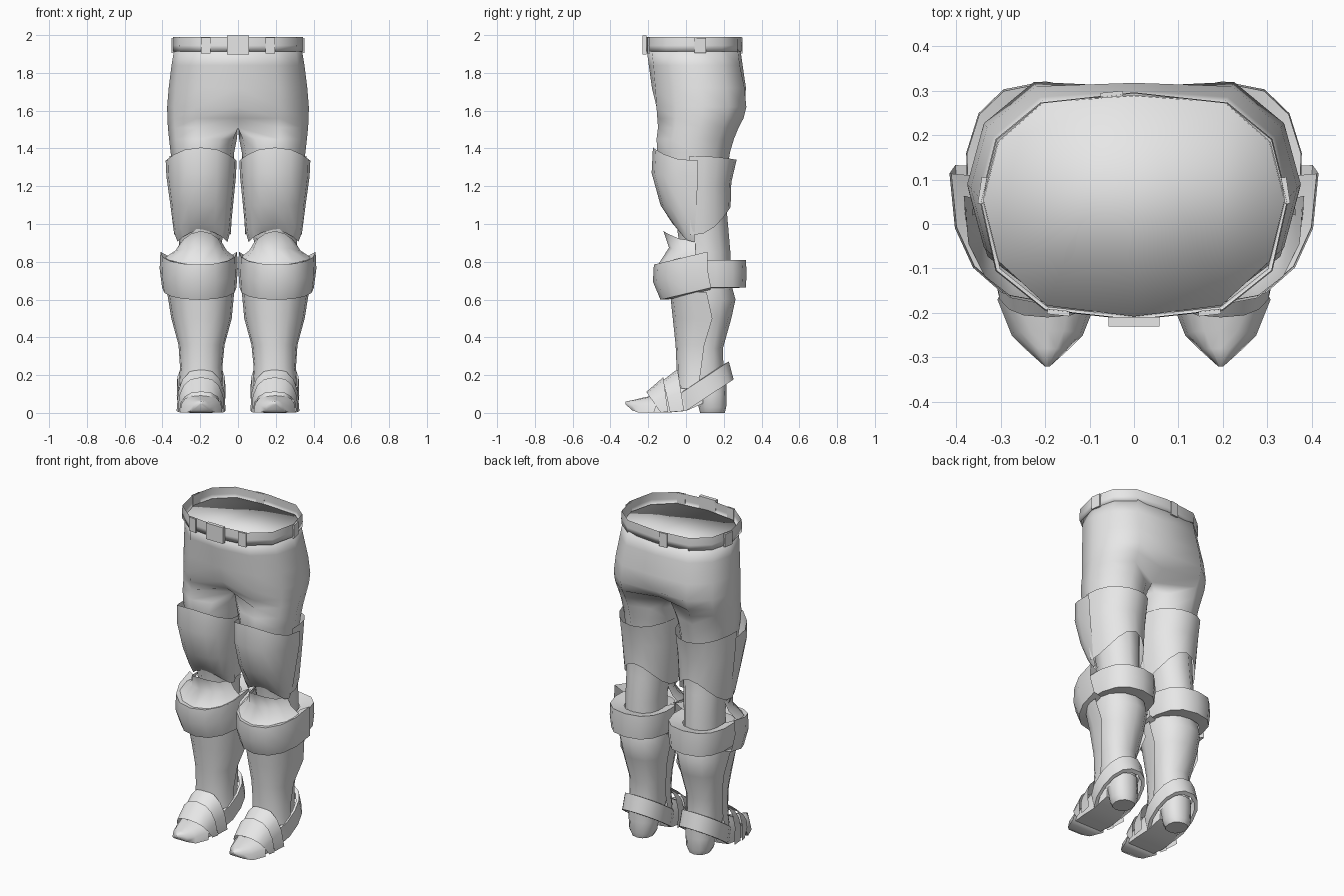
import bpy, bmesh, math
from mathutils import Matrix, Vector

if "Cube" in bpy.data.objects:
    bpy.data.objects.remove(bpy.data.objects["Cube"])

armor = bpy.data.materials.new("plain_grey")
armor.diffuse_color = (0.8, 0.8, 0.8, 1)
armor.use_nodes = True
armor.node_tree.nodes["Principled BSDF"].inputs["Base Color"].default_value = armor.diffuse_color


def finish(name, bm, mirror=True, angle=60):
    bmesh.ops.recalc_face_normals(bm, faces=bm.faces)
    me = bpy.data.meshes.new(name)
    bm.to_mesh(me)
    bm.free()
    me.materials.append(armor)
    ob = bpy.data.objects.new(name, me)
    bpy.context.collection.objects.link(ob)
    bpy.context.view_layer.objects.active = ob
    bpy.ops.object.select_all(action='DESELECT')
    ob.select_set(True)
    bpy.ops.object.shade_smooth_by_angle(angle=math.radians(angle))
    if mirror:
        m = ob.modifiers.new("mirror", 'MIRROR')
        m.use_clip = True
    return ob


def loft(rings, closed=True, caps=(False, False)):
    bm = bmesh.new()
    vs = [[bm.verts.new(p) for p in r] for r in rings]
    n = len(vs[0])
    for a, b in zip(vs, vs[1:]):
        for i in range(n if closed else n - 1):
            j = (i + 1) % n
            bm.faces.new((a[i], a[j], b[j], b[i]))
    if caps[0]:
        bm.faces.new(vs[0])
    if caps[1]:
        bm.faces.new(vs[-1])
    return bm


def arc(cx, cy, rx, ry, z, a0=0, a1=360, n=12, side=0, tilt=0, p=0.9):
    """Rounded outline; 0 degrees is the front, 90 the outer side."""
    pts = []
    for i in range(n):
        a = math.radians(a0 + (a1 - a0) * i / (n if a1 - a0 == 360 else n - 1))
        s, c = math.sin(a), math.cos(a)
        x = cx + rx * math.copysign(abs(s) ** p, s)
        y = cy - ry * math.copysign(abs(c) ** p, c)
        pts.append((x, y, z + side * s * s + tilt * (y - cy)))
    return pts


def shell(name, rows, a0, a1, n=9, **kw):
    rings = [arc(*r[:5], a0=a0, a1=a1, n=n, side=r[5] if len(r) > 5 else 0, **kw) for r in rows]
    return finish(name, loft(rings, closed=a1 - a0 == 360))


# Trousers: one half, blending from a half-hip outline (k=0) into a closed leg (k=1);
# m pulls the centre line inward to form the crotch
HIP = [(0, -1), (.58, -.9), (.9, -.5), (1, .05), (.9, .58), (.6, .94), (0, 1), (0, .5), (0, 0), (0, -.5)]
LEG = [(.27, -.9), (.6, -1), (.9, -.6), (1, .03), (.9, .6), (.6, 1), (.27, .9), (.06, .5), (0, 0), (.06, -.5)]
rings = []
for z, xi, xo, y0, y1, k, m in [
        (1.925, 0, .338, -.208, .288, 0, 1), (1.84, 0, .352, -.197, .3, 0, 1),
        (1.72, 0, .367, -.188, .325, 0, .97), (1.62, 0, .375, -.182, .335, 0, .9),
        (1.56, 0, .374, -.174, .318, .1, .74), (1.51, 0, .371, -.164, .288, .3, .45),
        (1.45, .006, .365, -.158, .255, .9, .9), (1.38, .02, .357, -.152, .233, 1, 1),
        (1.2, .04, .335, -.12, .205, 1, 1), (1.0, .075, .315, -.05, .222, 1, 1),
        (.85, .09, .31, -.03, .235, 1, 1), (.62, .09, .31, -.04, .24, 1, 1)]:
    ring = []
    for i, (h, l) in enumerate(zip(HIP, LEG)):
        u, v = (h[j] + (l[j] - h[j]) * k for j in (0, 1))
        if i in (0, 6):
            v *= m
            u = u if k > .5 else 0
        elif i > 6 and k < .5:
            u, v = 0, v * m
        ring.append((xi + (xo - xi) * u, (y0 + y1) / 2 + (y1 - y0) / 2 * v, z))
    rings.append(ring)
bm = loft(rings)
bmesh.ops.delete(bm, geom=[f for f in bm.faces if all(abs(v.co.x) < .002 for v in f.verts)], context='FACES')
bm.verts.ensure_lookup_table()
bm.faces.new([bm.verts[i] for i in range(7)])
finish("trousers", bm, angle=110)

# Belt: thin upright band around the waist
OUT = [(0, -.215), (.2, -.193), (.31, -.105), (.345, .05), (.31, .19), (.21, .272), (0, .295)]
belt = [[(x * s, .04 + (y - .04) * s, z) for x, y in OUT]
        for z, s in [(1.915, .97), (1.912, 1), (1.945, 1.004), (1.99, .995)]]
finish("belt", loft(belt, closed=False), angle=120)


def plate(name, pos, size, rot=0, mirror=True):
    bm = bmesh.new()
    bmesh.ops.create_cube(bm, size=1, matrix=Matrix.Translation(pos) @ Matrix.Rotation(rot, 4, 'Z')
                          @ Matrix.Diagonal((*size, 1)))
    return finish(name, bm, mirror)


plate("buckle", (0, -.22, 1.948), (.115, .022, .1), mirror=False)
plate("front_belt_loop", (.17, -.199, 1.945), (.05, .012, .085), .11)
plate("side_belt_loop", (.341, .075, 1.945), (.012, .06, .08), .15)
plate("back_belt_loop", (-.05, .291, 1.945), (.05, .012, .085), .1, mirror=False)

# Thigh guards: front and back half shells
shell("front_thigh_guard", [
    (.195, .05, .188, .225, 1.405, -.07), (.195, .05, .184, .232, 1.27, -.02), (.192, .045, .166, .18, 1.1),
    (.19, .04, .15, .11, 1.0, -.04), (.188, .04, .132, .075, .965, -.06)], -92, 92, p=.85)
shell("back_thigh_guard", [
    (.192, .04, .172, .228, 1.34, .02), (.192, .04, .17, .2, 1.22, -.02),
    (.188, .04, .15, .196, 1.09, -.15)], 85, 275, n=11, p=.95)

# Knee: flared cap, tilted front band with sloped ledge, and back band
shell("knee_cap", [
    (.195, .05, .105, .17, .97, -.06), (.195, .05, .135, .14, .88, -.02),
    (.2, .05, .19, .2, .79, .03)], -90, 90, tilt=.04, n=7, p=1)
shell("front_knee_band", [
    (.205, .1, .15, .17, .82), (.208, .1, .203, .27, .85), (.208, .1, .207, .275, .76),
    (.205, .12, .197, .255, .66), (.2, .12, .15, .2, .65)], -92, 92, tilt=.24, n=9)
shell("back_knee_band", [
    (.2, .1, .11, .135, .79), (.2, .1, .178, .217, .81), (.2, .1, .18, .221, .74),
    (.2, .1, .17, .217, .665), (.2, .1, .13, .15, .66)], 75, 285, p=.8)

# Lower leg and shin guard
shell("lower_leg", [
    (.195, .09, .15, .15, .68), (.195, .1, .15, .162, .6), (.195, .1, .135, .14, .5),
    (.195, .09, .105, .105, .34), (.195, .09, .1, .11, .2), (.195, .12, .085, .09, .1)], 0, 360, 12)
shell("shin_guard", [
    (.198, .1, .178, .185, .64), (.193, .13, .16, .2, .5), (.193, .09, .122, .145, .36),
    (.195, .075, .112, .125, .24), (.195, .06, .12, .11, .13)], -92, 92)

# Boot: heel, sole body, toe cap, overlapping instep plates, ankle strap
finish("heel", loft([arc(.195, .14, .06, .065, 0), arc(.195, .14, .078, .073, .03), arc(.195, .135, .085, .08, .1),
                     arc(.195, .13, .085, .085, .17)], caps=(True, True)))


def hoop(y, z, w, h, lean, n=9):
    """Arch over the foot, standing on the sole and leaning backward at the top."""
    out = []
    for i in range(n):
        a = math.pi * i / (n - 1)
        s = math.sin(a) ** .8
        out.append((.195 - w * math.copysign(abs(math.cos(a)) ** .8, math.cos(a)), y + lean * s, z + h * s))
    return out


finish("toe_cap", loft([hoop(-.32, .045, .006, .015, 0), hoop(-.285, .014, .045, .054, .005),
                        hoop(-.25, .001, .08, .077, .01), hoop(-.17, .001, .112, .098, .03)],
                       caps=(True, True)), angle=80)
finish("toe_plate", loft([hoop(-.135, .003, .114, .108, -.075), hoop(-.095, .004, .124, .185, -.025)],
                         closed=False))
finish("instep_plate", loft([hoop(-.085, .004, .118, .17, -.035), hoop(-.01, .01, .13, .222, -.035)],
                            closed=False))
finish("foot_body", loft([hoop(-.19, .002, .09, .08, 0), hoop(-.09, .002, .1, .15, .01),
                          hoop(.0, .01, .095, .2, 0), hoop(.09, .05, .08, .15, 0)], caps=(True, True)))
shell("ankle_strap", [
    (.195, .075, .115, .13, .175), (.195, .08, .127, .15, .175), (.195, .105, .13, .15, .08),
    (.195, .105, .11, .13, .08)],
    48, 312, tilt=.66, n=12)
